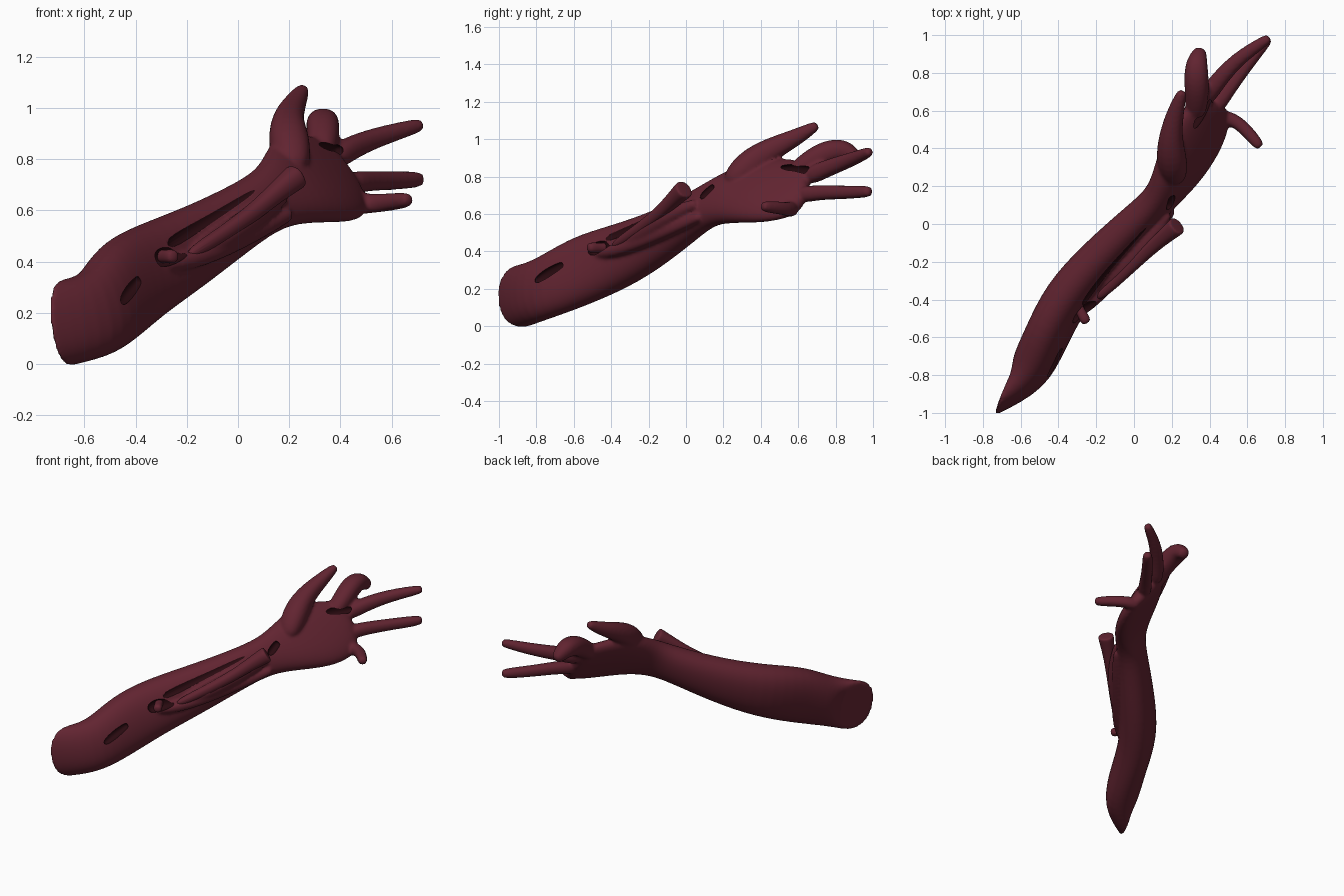
import bpy, bmesh, math
from mathutils import Vector as V

if "Cube" in bpy.data.objects:
    bpy.data.objects.remove(bpy.data.objects["Cube"])

SIDES = 16


def material(name, rgb):
    m = bpy.data.materials.new(name)
    m.diffuse_color = (*rgb, 1)
    m.use_nodes = True
    m.node_tree.nodes["Principled BSDF"].inputs["Base Color"].default_value = m.diffuse_color
    return m


flesh = material("dark red flesh", (0.120, 0.0175, 0.030))
cavity = material("deep wound", (0.022, 0.003, 0.005))


def rounded(a):
    return math.copysign(abs(a) ** 0.88, a)


def loft(bm, rings):
    """Closed skin through rings of (centre, half axis p, half axis q)."""
    loops = []
    for c, p, q in rings:
        loops.append([bm.verts.new(c + p * rounded(math.cos(2 * math.pi * i / SIDES))
                                   + q * rounded(math.sin(2 * math.pi * i / SIDES)))
                      for i in range(SIDES)])
    for a, b in zip(loops, loops[1:]):
        for i in range(SIDES):
            j = (i + 1) % SIDES
            bm.faces.new((a[i], a[j], b[j], b[i]))
    bm.faces.new(loops[0])
    bm.faces.new(loops[-1])


def slab(bm, sections):
    """Sections given by upper edge, lower edge and half thickness (or thickness vector)."""
    mids = [(V(a) + V(b)) / 2 for a, b, t in sections]
    rings = []
    for i, (a, b, t) in enumerate(sections):
        p = (V(a) - V(b)) / 2
        d = mids[min(i + 1, len(mids) - 1)] - mids[max(i - 1, 0)]
        q = V(t) if isinstance(t, tuple) else d.cross(p).normalized() * t
        rings.append((mids[i], p, q))
    loft(bm, [rings[0]] + rings)


def tube(bm, points, radii, blunt=False):
    pts = [V(p) for p in points]
    rings = []
    for i, (c, r) in enumerate(zip(pts, radii)):
        d = (pts[min(i + 1, len(pts) - 1)] - pts[max(i - 1, 0)]).normalized()
        u = d.cross(V((0, 0, 1)))
        u = (u if u.length > 0.1 else d.cross(V((1, 0, 0)))).normalized()
        v = u.cross(d)
        rings.append((c, u * r, v * r))
        if i == len(pts) - 1:
            k, s = (0.15, 0.95) if blunt else (0.8, 0.65)
            rings.append((c + d * r * k, u * r * s, v * r * s))
    loft(bm, rings)


def finish(bm, name, mats, index=0):
    bmesh.ops.recalc_face_normals(bm, faces=bm.faces)
    for f in bm.faces:
        f.smooth = True
        f.material_index = index
    me = bpy.data.meshes.new(name)
    bm.to_mesh(me)
    bm.free()
    ob = bpy.data.objects.new(name, me)
    bpy.context.collection.objects.link(ob)
    for m in mats:
        me.materials.append(m)
    s = ob.modifiers.new("round", 'SUBSURF')
    s.levels = s.render_levels = 2
    return ob


# forearm, wrist and palm in one skin
bm = bmesh.new()
slab(bm, [
    ((-0.70, -0.89, 0.33), (-0.665, -0.885, -0.012), (-0.055, -0.128, 0.0)),
    ((-0.59, -0.79, 0.355), (-0.52, -0.79, 0.02), (0.085, -0.092, 0.0)),
    ((-0.52, -0.60, 0.48), (-0.42, -0.62, 0.08), 0.112),
    ((-0.41, -0.38, 0.54), (-0.31, -0.38, 0.18), 0.122),
    ((-0.205, -0.155, 0.615), (-0.15, -0.19, 0.29), 0.108),
    ((-0.005, 0.035, 0.71), (0.055, 0.01, 0.45), 0.095),
    ((0.085, 0.135, 0.77), (0.185, 0.12, 0.54), 0.082),
    ((0.115, 0.265, 0.84), (0.325, 0.22, 0.56), 0.080),
    ((0.15, 0.42, 0.90), (0.45, 0.385, 0.555), 0.072),
    ((0.25, 0.58, 0.89), (0.50, 0.52, 0.575), 0.06),
    ((0.34, 0.69, 0.87), (0.50, 0.63, 0.62), 0.045),
])
# thumb with its mound
tube(bm, [(0.22, 0.22, 0.74), (0.20, 0.33, 0.86), (0.19, 0.45, 0.945), (0.215, 0.58, 1.005), (0.25, 0.685, 1.065)],
     [0.06, 0.088, 0.065, 0.048, 0.030])
# torn curled index finger
tube(bm, [(0.32, 0.56, 0.80), (0.335, 0.66, 0.88), (0.33, 0.76, 0.935), (0.33, 0.85, 0.945), (0.345, 0.90, 0.905)],
     [0.055, 0.062, 0.068, 0.060, 0.042])
# middle, ring and little fingers
tube(bm, [(0.36, 0.64, 0.79), (0.43, 0.74, 0.84), (0.54, 0.87, 0.885), (0.70, 0.975, 0.93)],
     [0.05, 0.048, 0.040, 0.030])
tube(bm, [(0.42, 0.60, 0.70), (0.49, 0.70, 0.715), (0.60, 0.85, 0.715), (0.70, 0.97, 0.72)],
     [0.05, 0.04, 0.037, 0.033])
tube(bm, [(0.44, 0.56, 0.63), (0.51, 0.56, 0.625), (0.575, 0.52, 0.63), (0.655, 0.425, 0.64)],
     [0.05, 0.038, 0.036, 0.032])
# raised lip of skin along the wound, and the swelling under the loose strip
tube(bm, [(-0.33, -0.50, 0.39), (-0.20, -0.40, 0.39), (0.0, -0.17, 0.48), (0.19, 0.06, 0.58)],
     [0.025, 0.036, 0.04, 0.03])
tube(bm, [(-0.20, -0.37, 0.41), (-0.055, -0.24, 0.495), (0.08, -0.10, 0.59), (0.17, 0.04, 0.65)],
     [0.03, 0.050, 0.048, 0.03])
arm = finish(bm, "arm_and_hand", [flesh, cavity])
rm = arm.modifiers.new("fuse", 'REMESH')
rm.mode, rm.voxel_size, rm.use_smooth_shade = 'VOXEL', 0.010, True
sm = arm.modifiers.new("soften", 'SMOOTH')
sm.factor, sm.iterations = 0.5, 5

# wounds: forearm slot, pocket at its lower end, elbow hole, wrist gap, palm hole
wounds = [
    ([(-0.28, -0.46, 0.46), (-0.12, -0.26, 0.565), (0.075, -0.03, 0.69)], [0.034, 0.036, 0.022]),
    ([(-0.33, -0.52, 0.40), (-0.27, -0.47, 0.425), (-0.21, -0.43, 0.445)], [0.03, 0.045, 0.03]),
    ([(-0.46, -0.81, 0.235), (-0.43, -0.745, 0.28), (-0.39, -0.67, 0.325)], [0.018, 0.03, 0.02]),
    ([(0.18, 0.075, 0.68), (0.20, 0.135, 0.74)], [0.024, 0.024]),
    ([(0.28, 0.48, 0.83), (0.335, 0.565, 0.835), (0.39, 0.66, 0.83)], [0.024, 0.036, 0.026]),
]
for n, (pts, radii) in enumerate(wounds):
    bm = bmesh.new()
    tube(bm, pts, radii)
    cutter = finish(bm, f"wound_cutter_{n}", [flesh, cavity], 1)
    cutter.hide_render = True
    cutter.hide_set(True)
    b = arm.modifiers.new("cut", 'BOOLEAN')
    b.operation, b.solver, b.object = 'DIFFERENCE', 'EXACT', cutter

# bake the cuts so that their rims can be kept sharp
dg = bpy.context.evaluated_depsgraph_get()
baked = bpy.data.meshes.new_from_object(arm.evaluated_get(dg))
arm.modifiers.clear()
arm.data = baked
for ob in [o for o in bpy.data.objects if o.name.startswith("wound_cutter")]:
    bpy.data.objects.remove(ob)
bpy.context.view_layer.objects.active = arm
arm.select_set(True)
bpy.ops.object.shade_smooth_by_angle(angle=math.radians(45))

# loose strip of muscle lifting off the forearm
bm = bmesh.new()
tube(bm, [(-0.20, -0.40, 0.42), (-0.07, -0.28, 0.50), (0.06, -0.155, 0.59), (0.15, -0.075, 0.67), (0.225, -0.012, 0.73)],
     [0.024, 0.030, 0.034, 0.040, 0.052], blunt=True)
finish(bm, "muscle_strip", [flesh])

# small knob at the lower end of the slot
bm = bmesh.new()
tube(bm, [(-0.31, -0.41, 0.42), (-0.285, -0.46, 0.42), (-0.26, -0.505, 0.42)], [0.03, 0.024, 0.030])
finish(bm, "bone_knob", [flesh])
